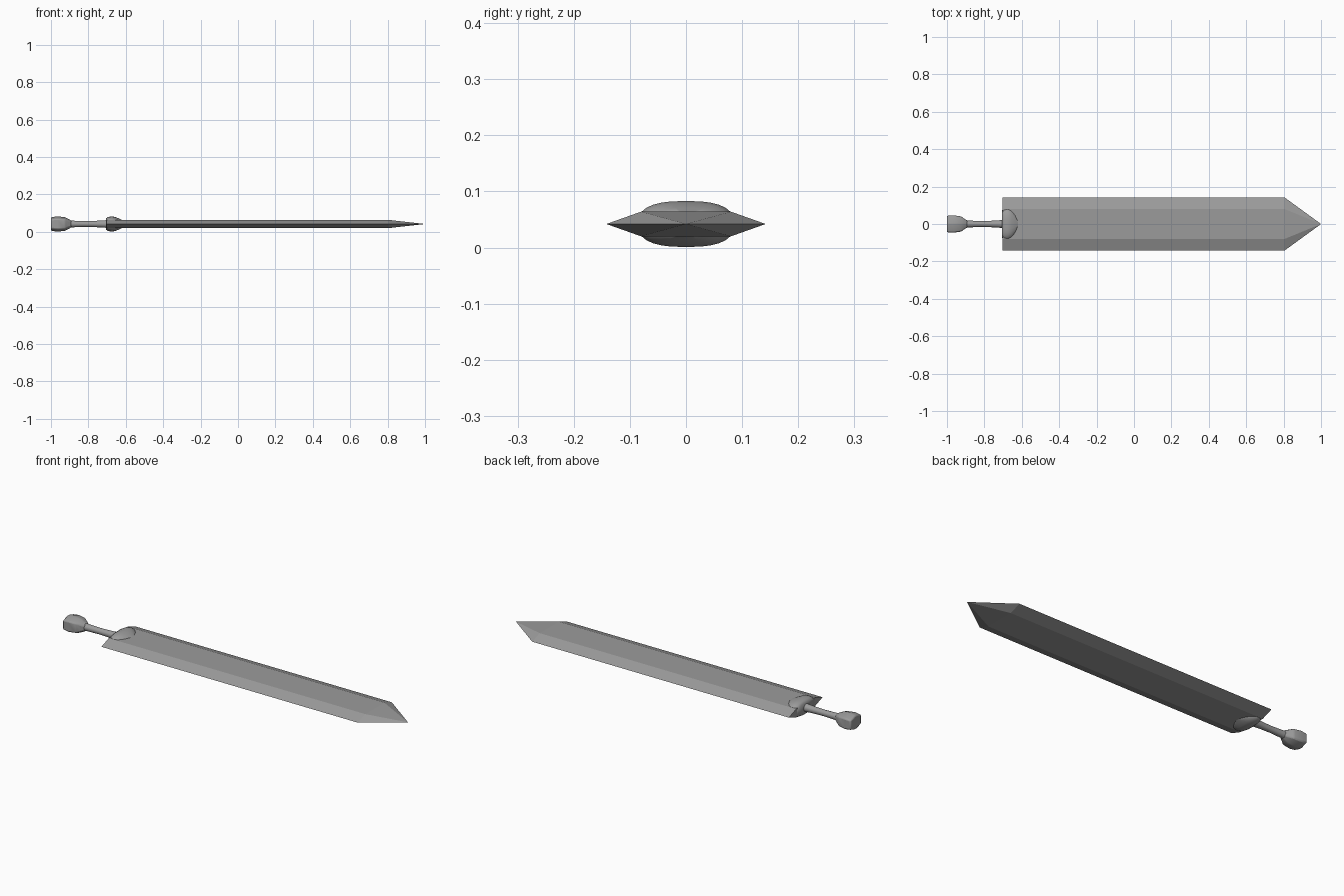
import bpy, bmesh, math

if "Cube" in bpy.data.objects:
    bpy.data.objects.remove(bpy.data.objects["Cube"])

ZC = 0.042  # height of the sword's centre line

steel = bpy.data.materials.new("dark_steel")
steel.diffuse_color = (0.33, 0.33, 0.33, 1)
steel.use_nodes = True
steel.node_tree.nodes["Principled BSDF"].inputs["Base Color"].default_value = steel.diffuse_color


def finish(name, bm, smooth):
    bmesh.ops.recalc_face_normals(bm, faces=bm.faces)
    me = bpy.data.meshes.new(name)
    bm.to_mesh(me)
    bm.free()
    me.materials.append(steel)
    ob = bpy.data.objects.new(name, me)
    bpy.context.collection.objects.link(ob)
    if smooth:
        bpy.ops.object.select_all(action='DESELECT')
        ob.select_set(True)
        bpy.context.view_layer.objects.active = ob
        bpy.ops.object.shade_smooth_by_angle(angle=math.radians(smooth))
    return ob


def superellipse(sides, power):
    """Unit outline, rounder or boxier depending on power."""
    pts = []
    for i in range(sides):
        a = 2 * math.pi * i / sides
        c, s = math.cos(a), math.sin(a)
        pts.append((math.copysign(abs(c) ** (2 / power), c),
                    math.copysign(abs(s) ** (2 / power), s)))
    return pts


def loft(name, sections, outline, smooth):
    """Skin a unit outline scaled by (x, half_y, half_z) along x."""
    bm = bmesh.new()
    n = len(outline)
    rings = [[bm.verts.new((x, y * hy, ZC + z * hz)) for y, z in outline]
             for x, hy, hz in sections]
    for a, b in zip(rings, rings[1:]):
        for i in range(n):
            j = (i + 1) % n
            bm.faces.new((a[i], a[j], b[j], b[i]))
    bm.faces.new(rings[0])
    bm.faces.new(rings[-1])
    return finish(name, bm, smooth)


# Blade: hexagonal section with ground edges and a pointed tip
bm = bmesh.new()
W, F, T = 0.142, 0.08, 0.022
section = [(W, 0), (F, T), (-F, T), (-W, 0), (-F, -T), (F, -T)]
back = [bm.verts.new((-0.704, y, ZC + z)) for y, z in section]
front = [bm.verts.new((0.805, y, ZC + z)) for y, z in section]
tip = bm.verts.new((1.0, 0, ZC))
for i in range(6):
    j = (i + 1) % 6
    bm.faces.new((back[i], back[j], front[j], front[i]))
    bm.faces.new((front[i], front[j], tip))
bm.faces.new(back)
finish("blade", bm, 0)

# Guard: low rounded collar swelling out of the blade root
loft("guard", [(-0.707, 0.072, 0.030), (-0.695, 0.084, 0.037),
               (-0.675, 0.086, 0.041), (-0.655, 0.078, 0.037),
               (-0.635, 0.058, 0.029), (-0.618, 0.025, 0.021)],
     superellipse(28, 2.6), 60)

# Grip: thin, slightly uneven handle
loft("grip", [(-0.92, 0.022, 0.022), (-0.88, 0.018, 0.018),
              (-0.82, 0.016, 0.016), (-0.77, 0.017, 0.017),
              (-0.73, 0.019, 0.019), (-0.69, 0.023, 0.022)],
     superellipse(14, 2), 50)

# Pommel: blocky six-sided knob with softened edges, tapering into the grip
hexagon = [(1, 0.68), (0.15, 1), (-0.15, 1), (-1, 0.68),
           (-1, -0.68), (-0.15, -1), (0.15, -1), (1, -0.68)]
pommel = loft("pommel", [(-1.0, 0.044, 0.036), (-0.965, 0.046, 0.041),
                         (-0.925, 0.041, 0.036), (-0.905, 0.027, 0.026),
                         (-0.89, 0.018, 0.018)], hexagon, 40)
bevel = pommel.modifiers.new("soft_edges", 'BEVEL')
bevel.width = 0.006
bevel.segments = 2
bevel.limit_method = 'ANGLE'
bevel.angle_limit = math.radians(25)
